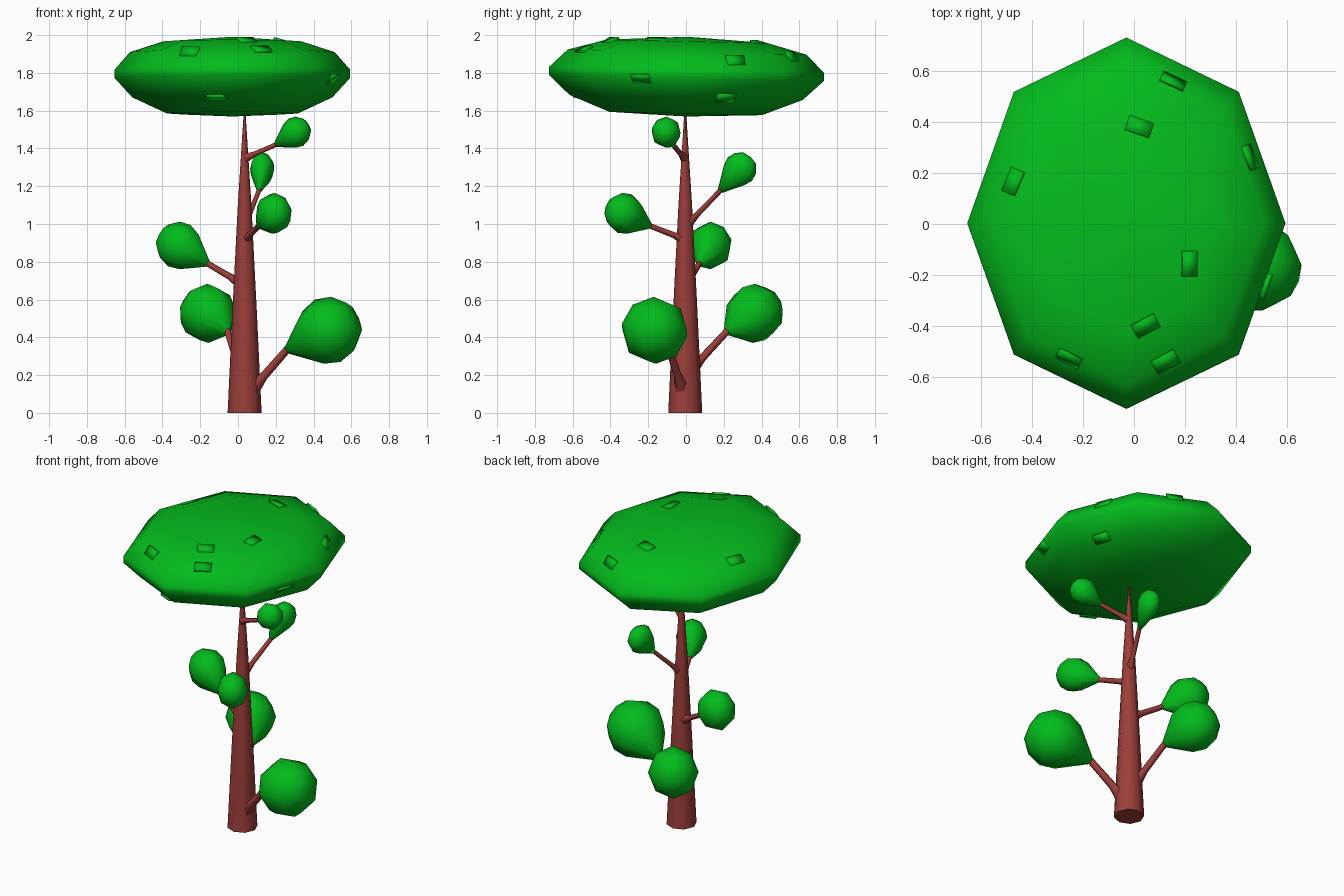
import bpy, bmesh, math
from mathutils import Vector, Matrix
from mathutils.bvhtree import BVHTree

if "Cube" in bpy.data.objects:
    bpy.data.objects.remove(bpy.data.objects["Cube"])


def material(name, rgb):
    m = bpy.data.materials.new(name)
    m.diffuse_color = (*rgb, 1)
    m.use_nodes = True
    m.node_tree.nodes["Principled BSDF"].inputs["Base Color"].default_value = m.diffuse_color
    return m


BARK = material("red brown bark", (0.33, 0.048, 0.041))
LEAF = material("leaf green", (0.001, 0.50, 0.012))


def revolve(bm, rings, matrix, sides=8):
    """Closed lathe around local z from (height, radius) rings."""
    loops = []
    for h, r in rings:
        loops.append([bm.verts.new(matrix @ Vector((r * math.cos(a), r * math.sin(a), h)))
                      for a in (2 * math.pi * i / sides for i in range(sides))])
    for a, b in zip(loops, loops[1:]):
        for i in range(sides):
            j = (i + 1) % sides
            bm.faces.new((a[i], a[j], b[j], b[i]))
    bm.faces.new(loops[0][::-1])
    bm.faces.new(loops[-1])


def along(start, end):
    """Matrix placing local z along start -> end, origin at start."""
    d = Vector(end) - Vector(start)
    return Matrix.Translation(start) @ d.to_track_quat('Z', 'Y').to_matrix().to_4x4()


def finish(bm, name, mat, angle):
    mesh = bpy.data.meshes.new(name)
    bmesh.ops.recalc_face_normals(bm, faces=bm.faces)
    bm.to_mesh(mesh)
    bm.free()
    mesh.materials.append(mat)
    ob = bpy.data.objects.new(name, mesh)
    bpy.context.collection.objects.link(ob)
    bpy.ops.object.select_all(action='DESELECT')
    ob.select_set(True)
    bpy.context.view_layer.objects.active = ob
    bpy.ops.object.shade_smooth_by_angle(angle=math.radians(angle))
    return ob


# tapered trunk
bm = bmesh.new()
revolve(bm, [(0, 0.09), (0.55, 0.064), (1.1, 0.036), (1.62, 0.003)],
        Matrix.Translation((0.035, -0.004, 0)))
finish(bm, "trunk", BARK, 60)

# side branches: root on trunk, tip of branch, centre of leaf clump, clump radius, sideways squash
branches = [
    ("low_right", (0.08, -0.02, 0.13), (0.26, -0.09, 0.335), (0.475, -0.165, 0.435), 0.18, 1),
    ("low_back", (0.01, 0.03, 0.23), (-0.055, 0.215, 0.43), (-0.16, 0.36, 0.525), 0.158, 0.95),
    ("mid_left", (0.01, 0.01, 0.69), (-0.16, 0.07, 0.79), (-0.31, 0.13, 0.885), 0.127, 0.88),
    ("mid_front", (0.04, -0.01, 0.92), (0.11, -0.19, 0.99), (0.188, -0.325, 1.055), 0.11, 0.85),
    ("upper_back", (0.04, 0.01, 1.0), (0.11, 0.18, 1.175), (0.128, 0.285, 1.29), 0.09, 0.72),
    ("top_right", (0.04, -0.01, 1.35), (0.20, -0.07, 1.42), (0.305, -0.105, 1.485), 0.083, 0.95),
]
clump = [(-0.5, 0.84), (0, 1.0), (0.5, 0.87), (0.88, 0.5), (0.96, 0.05)]
for name, root, tip, centre, r, squash in branches:
    thick = 0.08 * r + 0.006
    length = (Vector(tip) - Vector(root)).length
    bm = bmesh.new()
    revolve(bm, [(0, thick * 2), (0.3 * length, thick * 1.15), (length + 0.03, thick)],
            along(root, tip), 6)
    finish(bm, name + "_branch", BARK, 70)

    # pear shaped leaf clump, narrow end on the branch
    reach = (Vector(centre) - Vector(tip)).length
    bm = bmesh.new()
    revolve(bm, [(0, thick * 1.15)] + [(reach + h * r, k * r) for h, k in clump],
            along(tip, centre) @ Matrix.Diagonal((squash, 1, 1, 1)))
    finish(bm, name + "_leaves", LEAF, 80)

# wide, slightly tilted canopy with a blunt rim
C = Vector((-0.03, 0.003, 1.795))
place = (Matrix.Translation(C) @ Matrix.Rotation(-0.022, 4, 'X')
         @ Matrix.Diagonal((0.63, 0.735, 1, 1)))
bm = bmesh.new()
revolve(bm, [(-0.225, 0.03), (-0.21, 0.55), (-0.125, 0.84), (-0.022, 0.99), (0.022, 0.99),
             (0.115, 0.86), (0.172, 0.58), (0.195, 0.03)], place)
bm.normal_update()
tree = BVHTree.FromBMesh(bm)
finish(bm, "canopy", LEAF, 89)

# small leaf tufts barely breaking the canopy surface (points to aim at from its centre)
tufts = [(0.03, 0.45, 1.99), (0.24, -0.17, 1.99), (0.05, -0.42, 1.98), (0.13, -0.56, 1.93),
         (-0.27, -0.56, 1.92), (-0.51, 0.18, 1.93), (0.18, 0.64, 1.90), (0.49, 0.28, 1.87),
         (0.53, -0.25, 1.77), (-0.12, -0.60, 1.66), (0.45, 0.22, 1.66)]
bm = bmesh.new()
for t in tufts:
    hit, normal, _, _ = tree.ray_cast(C, (Vector(t) - C).normalized())
    if hit is None:
        continue
    if normal.dot(hit - C) < 0:
        normal = -normal
    m = along(hit, hit + normal) @ Matrix.Rotation(0.2, 4, 'X')
    bmesh.ops.create_cube(bm, size=1, matrix=m @ Matrix.Diagonal((0.10, 0.06, 0.014, 1)))
finish(bm, "canopy_tufts", LEAF, 100)
